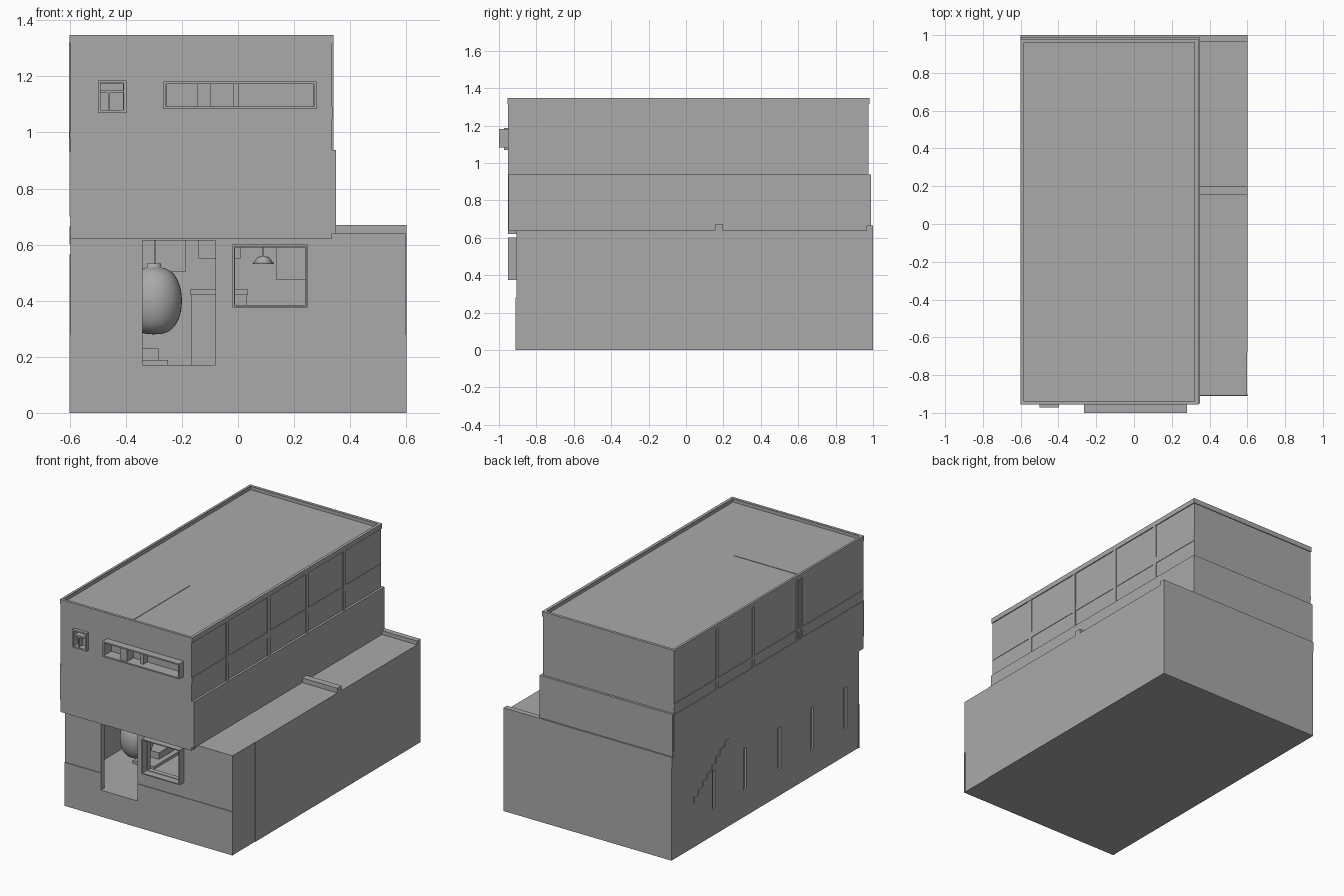
import bpy, bmesh, math
from mathutils import Vector

cube = bpy.data.objects.get("Cube")
if cube:
    bpy.data.objects.remove(cube, do_unlink=True)

grey = bpy.data.materials.new("plain_grey")
grey.use_nodes = True
grey.diffuse_color = (0.4, 0.4, 0.4, 1)
grey.node_tree.nodes["Principled BSDF"].inputs["Base Color"].default_value = (0.4, 0.4, 0.4, 1)


def finish(name, bm):
    mesh = bpy.data.meshes.new(name)
    bm.to_mesh(mesh)
    bm.free()
    mesh.materials.append(grey)
    ob = bpy.data.objects.new(name, mesh)
    bpy.context.collection.objects.link(ob)
    return ob


def add_box(bm, x, y, z):
    lo, hi = Vector((x[0], y[0], z[0])), Vector((x[1], y[1], z[1]))
    verts = bmesh.ops.create_cube(bm, size=1)["verts"]
    for v in verts:
        v.co = (lo + hi) / 2 + v.co * (hi - lo)


def box(name, x, y, z):
    bm = bmesh.new()
    add_box(bm, x, y, z)
    return finish(name, bm)


def boxes(name, parts):
    bm = bmesh.new()
    for part in parts:
        add_box(bm, *part)
    return finish(name, bm)


def cut(ob, name, x, y, z):
    cutter = box(name, x, y, z)
    cutter.hide_render = True
    cutter.hide_viewport = True
    cutter.display_type = 'WIRE'
    mod = ob.modifiers.new(name, 'BOOLEAN')
    mod.object = cutter
    mod.operation = 'DIFFERENCE'
    mod.solver = 'EXACT'


def frame(name, x, y, z, t):
    """Rectangular window surround lying in the front plane."""
    return boxes(name, [
        (x, y, (z[0], z[0] + t)), (x, y, (z[1] - t, z[1])),
        ((x[0], x[0] + t), y, (z[0] + t, z[1] - t)),
        ((x[1] - t, x[1]), y, (z[0] + t, z[1] - t))])


def lathe(name, profile, centre, steps=32):
    bm = bmesh.new()
    verts = [bm.verts.new((r, 0, z)) for r, z in profile]
    edges = [bm.edges.new(pair) for pair in zip(verts, verts[1:])]
    bmesh.ops.spin(bm, geom=verts + edges, cent=(0, 0, 0), axis=(0, 0, 1),
                   angle=2 * math.pi, steps=steps)
    bmesh.ops.remove_doubles(bm, verts=bm.verts, dist=0.0005)
    bmesh.ops.recalc_face_normals(bm, faces=bm.faces)
    bmesh.ops.translate(bm, verts=bm.verts, vec=centre)
    for f in bm.faces:
        f.smooth = True
    return finish(name, bm)


# Ground floor with a hollow room, doorway, window and side slots
lower = box("ground_floor", (-0.597, 0.597), (-0.907, 1.0), (0, 0.64))
cut(lower, "room_cutter", (-0.565, 0.56), (-0.875, 0.5), (0.17, 0.615))
cut(lower, "door_cutter", (-0.34, -0.08), (-1.0, -0.8), (0.17, 0.615))
cut(lower, "window_cutter", (-0.01, 0.24), (-1.0, -0.8), (0.385, 0.59))
for i, y in enumerate((0.57, 0.25, -0.1, -0.43, -0.77)):
    cut(lower, f"slot_cutter_{i}", (-0.7, -0.582), (y - 0.015, y + 0.015), (0.17, 0.44))

# Plinth skin either side of the doorway
plinth = box("plinth", (-0.6, 0.6), (-0.911, -0.9), (0, 0.28))
cut(plinth, "plinth_door_cutter", (-0.34, -0.08), (-1.0, -0.8), (0.17, 0.4))
box("right_wall_skin", (0.59, 0.6), (-0.68, 1.0), (0, 0.64))

# Terrace edges
box("terrace_back_parapet", (-0.6, 0.6), (0.965, 1.0), (0.6, 0.665))
box("terrace_cross_wall", (0.335, 0.6), (0.155, 0.198), (0.63, 0.67))

# Ground floor window surround
frame("ground_window_frame", (-0.02, 0.25), (-0.952, -0.89), (0.375, 0.6), 0.007)

# Upper floors
upper = box("upper_floor", (-0.597, 0.335), (-0.952, 0.975), (0.62, 1.345))
cut(upper, "roof_cutter", (-0.583, 0.32), (-0.936, 0.96), (1.325, 1.5))
cut(upper, "long_window_cutter", (-0.255, 0.27), (-1.1, -0.925), (1.092, 1.173))
cut(upper, "small_window_cutter", (-0.49, -0.41), (-1.1, -0.93), (1.08, 1.175))
band = box("middle_band", (0.3, 0.35), (-0.95, 0.99), (0.64, 0.937))
box("back_band", (-0.598, 0.35), (0.96, 0.99), (0.64, 0.937))
box("left_band", (-0.6, -0.58), (-0.953, 0.98), (0.7, 0.93))
box("roof_front_panel", (-0.58, -0.11), (-0.934, -0.33), (1.32, 1.328))

# Roof rim, slightly proud of the walls
rim = box("roof_rim", (-0.6, 0.341), (-0.955, 0.98), (1.315, 1.347))
cut(rim, "rim_cutter", (-0.585, 0.322), (-0.938, 0.962), (1.2, 1.5))

# Upper wall posts and rails
right_posts = [((0.33, 0.34), (y - 0.014, y + 0.014), (0.93, 1.32))
               for y in (-0.59, -0.17, 0.22, 0.6)]
left_posts = [((-0.602, -0.59), (y - 0.012, y + 0.012), (0.93, 1.32))
              for y in (0.54, 0.17, -0.28, -0.32)]
boxes("right_wall_posts", right_posts)
boxes("left_wall_posts", left_posts)
box("right_wall_rail", (0.33, 0.338), (-0.95, 0.975), (1.05, 1.09))
box("left_wall_rail", (-0.6, -0.59), (-0.95, 0.975), (0.98, 1.0))

# Projecting front windows
frame("long_window_frame", (-0.265, 0.28), (-1.0, -0.925), (1.083, 1.182), 0.009)
boxes("long_window_dividers", [
    ((-0.147, -0.098), (-0.99, -0.92), (1.09, 1.175)),
    ((-0.018, 0.002), (-0.965, -0.92), (1.09, 1.175))])
frame("small_window_frame", (-0.5, -0.398), (-0.972, -0.93), (1.07, 1.186), 0.01)
boxes("small_window_bars", [
    ((-0.49, -0.408), (-0.962, -0.93), (1.14, 1.152)),
    ((-0.464, -0.456), (-0.962, -0.93), (1.08, 1.14))])

# Stepped trim on the left wall
boxes("left_stair_trim", [
    ((-0.601, -0.59), (0.73 - i * 0.045, 0.775 - i * 0.045), (0.28 + i * 0.035, 0.32 + i * 0.035))
    for i in range(8)])

# Round hanging vessel inside the doorway
profile = [(0, -0.12)] + [
    (0.1 * math.cos(a) ** 0.7, 0.12 * math.sin(a))
    for a in (math.radians(d) for d in range(-80, 81, 10))] + [(0.025, 0.12), (0.025, 0.132), (0, 0.132)]
lathe("hanging_vessel", profile, (-0.3, -0.6, 0.4))
box("vessel_cord", (-0.297, -0.293), (-0.602, -0.598), (0.52, 0.615))

# Pendant lamp behind the window
lathe("pendant_lamp", [(0.004, 0.03), (0.02, 0.025), (0.04, 0.0), (0.036, 0.0), (0.004, 0.02)],
      (0.09, -0.5, 0.53), 16)
box("lamp_cord", (0.088, 0.092), (-0.502, -0.498), (0.55, 0.615))

# Counter, low steps and ceiling cabinets
box("counter", (-0.165, 0.03), (-0.3, 0.1), (0.17, 0.42))
box("counter_top", (-0.172, 0.035), (-0.31, 0.11), (0.42, 0.44))
boxes("inner_steps", [((-0.4, -0.25), (-0.5, -0.1), (0.17, 0.188)),
                      ((-0.4, -0.283), (-0.4, -0.1), (0.188, 0.23))])
boxes("ceiling_cabinets", [((-0.5, -0.185), (0.2, 0.5), (0.505, 0.615)),
                           ((-0.14, 0.01), (0.2, 0.5), (0.55, 0.615))])
box("wall_panel", (0.135, 0.4), (0.47, 0.5), (0.475, 0.615))
